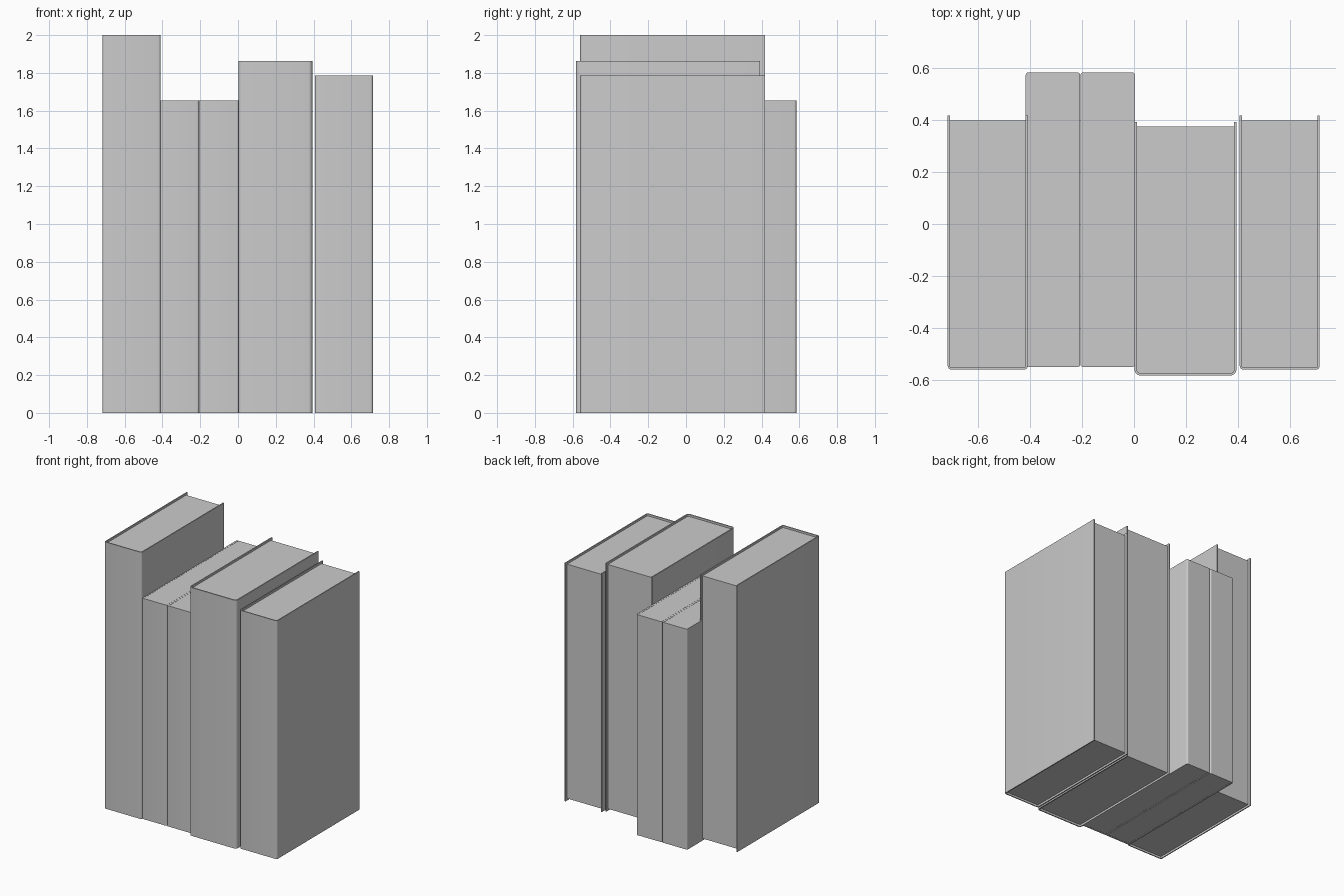
import bpy, bmesh, math

if "Cube" in bpy.data.objects:
    bpy.data.objects.remove(bpy.data.objects["Cube"])


def arc(cx, cy, r, a0, a1, n=5):
    """Points along an arc, angles in degrees."""
    return [(cx + r * math.cos(math.radians(a0 + (a1 - a0) * i / n)),
             cy + r * math.sin(math.radians(a0 + (a1 - a0) * i / n)))
            for i in range(n + 1)]


def prism(name, outline, z0, z1):
    """Extrude a closed xy outline from z0 to z1."""
    bm = bmesh.new()
    face = bm.faces.new([bm.verts.new((x, y, z0)) for x, y in outline])
    top = bmesh.ops.extrude_face_region(bm, geom=[face])["geom"]
    verts = [v for v in top if isinstance(v, bmesh.types.BMVert)]
    bmesh.ops.translate(bm, verts=verts, vec=(0, 0, z1 - z0))
    bmesh.ops.recalc_face_normals(bm, faces=bm.faces)
    mesh = bpy.data.meshes.new(name)
    bm.to_mesh(mesh)
    bm.free()
    obj = bpy.data.objects.new(name, mesh)
    bpy.context.collection.objects.link(obj)
    bpy.ops.object.select_all(action='DESELECT')
    obj.select_set(True)
    bpy.context.view_layer.objects.active = obj
    bpy.ops.object.shade_smooth_by_angle(angle=math.radians(35))
    return obj


def book(name, x0, x1, y0, y1, height, t, r, page_gap, fore_gap, tip=0.0):
    """U-shaped cover with a rounded spine at the front, plus its pages."""
    ri = max(r - t, 0.003)
    xi0, xi1, yi = x0 + t, x1 - t, y0 + t
    # outer side of the cover, from the left back edge round the spine
    outline = arc(x0 + tip, y1 - tip, tip, 90, 180) if tip else [(x0, y1)]
    outline += arc(x0 + r, y0 + r, r, 180, 270)
    outline += arc(x1 - r, y0 + r, r, 270, 360)
    outline += arc(x1 - tip, y1 - tip, tip, 0, 90) if tip else [(x1, y1)]
    # inner side, back the other way
    outline += [(xi1, y1)]
    outline += arc(xi1 - ri, yi + ri, ri, 360, 270)
    outline += arc(xi0 + ri, yi + ri, ri, 270, 180)
    outline += [(xi0, y1)]
    prism(name + "_cover", outline, 0, height)

    # page block
    yb = y1 - fore_gap
    pages = [(xi0, yb)]
    pages += arc(xi0 + ri, yi + ri, ri, 180, 270)
    pages += arc(xi1 - ri, yi + ri, ri, 270, 360)
    pages += [(xi1, yb)]
    prism(name + "_pages", pages, page_gap, height - page_gap)


# hardbacks: pages set back from the cover edges
book("tall_hardback", -0.717, -0.409, -0.56, 0.417, 2.0, 0.008, 0.014, 0.015, 0.018)
book("wide_hardback", 0.002, 0.394, -0.583, 0.392, 1.862, 0.009, 0.022, 0.015, 0.016)
book("right_hardback", 0.407, 0.715, -0.56, 0.417, 1.787, 0.008, 0.014, 0.015, 0.018)

# paperbacks: pages nearly flush with the cover
book("left_paperback", -0.417, -0.207, -0.55, 0.584, 1.655, 0.014, 0.01, 0.001, 0.001, 0.012)
book("right_paperback", -0.206, 0.004, -0.55, 0.584, 1.655, 0.014, 0.01, 0.001, 0.001, 0.012)
